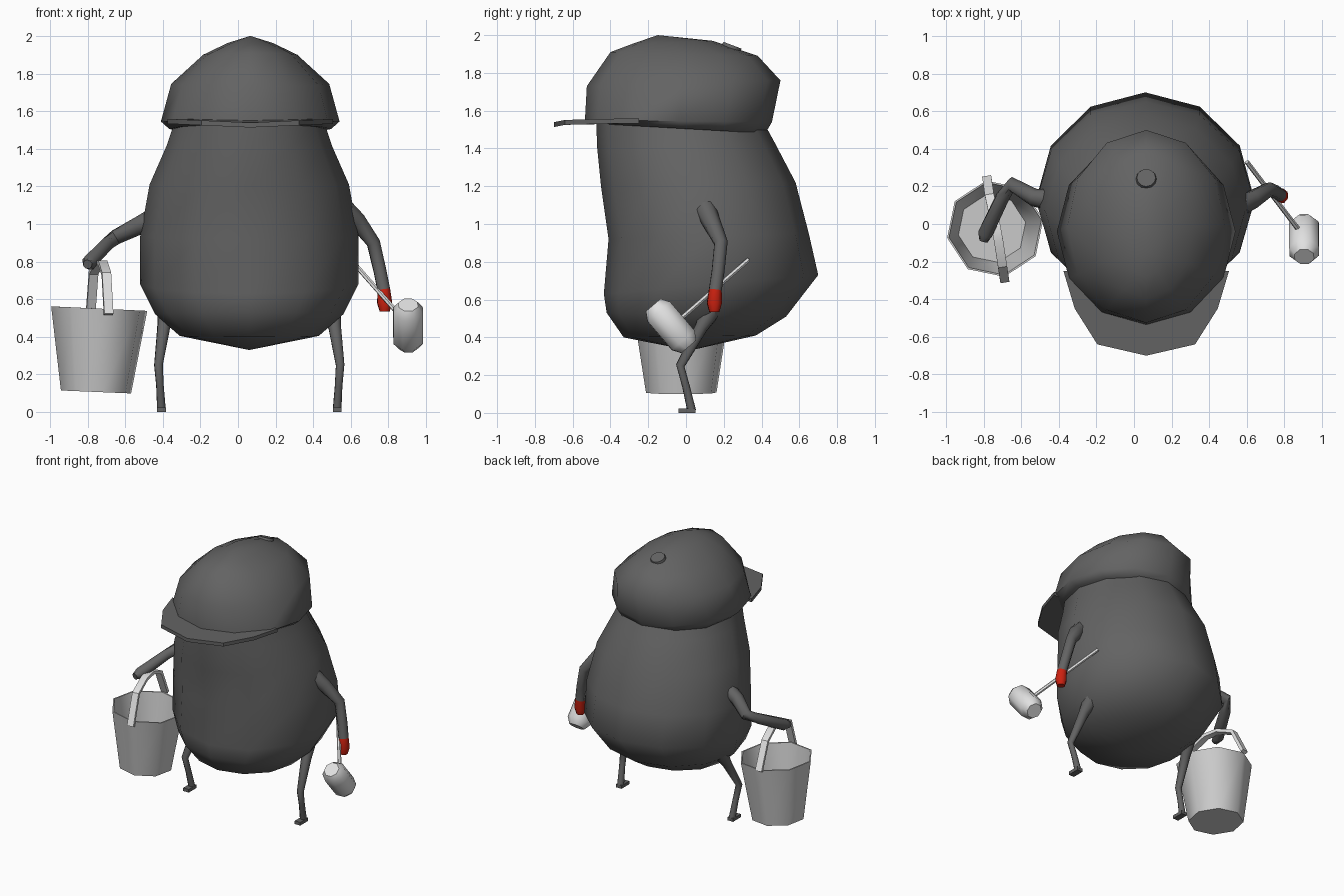
import bpy, bmesh, math
from mathutils import Vector, Matrix

if "Cube" in bpy.data.objects:
    bpy.data.objects.remove(bpy.data.objects["Cube"])


def material(name, rgb):
    m = bpy.data.materials.new(name)
    m.diffuse_color = (*rgb, 1)
    m.use_nodes = True
    m.node_tree.nodes["Principled BSDF"].inputs["Base Color"].default_value = m.diffuse_color
    return m


DARK = material("dark_grey", (0.125, 0.125, 0.125))
METAL = material("bucket_grey", (0.6, 0.6, 0.6))
LIGHT = material("light_grey", (0.75, 0.75, 0.75))
RED = material("red", (0.6, 0.015, 0.005))


def finish(name, bm, mats, angle=40):
    bmesh.ops.recalc_face_normals(bm, faces=bm.faces)
    me = bpy.data.meshes.new(name)
    bm.to_mesh(me)
    bm.free()
    ob = bpy.data.objects.new(name, me)
    bpy.context.collection.objects.link(ob)
    for m in mats:
        me.materials.append(m)
    bpy.ops.object.select_all(action='DESELECT')
    ob.select_set(True)
    bpy.context.view_layer.objects.active = ob
    bpy.ops.object.shade_smooth_by_angle(angle=math.radians(angle))
    return ob


def skin(bm, rings, start=None, end=None):
    """Join rings of points; start/end are pole points, otherwise flat caps."""
    vr = [[bm.verts.new(p) for p in r] for r in rings]
    n = len(vr[0])
    for a, b in zip(vr, vr[1:]):
        for i in range(n):
            bm.faces.new((a[i], a[(i + 1) % n], b[(i + 1) % n], b[i]))
    for ring, pole in ((vr[0], start), (vr[-1], end)):
        if pole is None:
            bm.faces.new(ring)
        else:
            v = bm.verts.new(pole)
            for i in range(n):
                bm.faces.new((ring[i], ring[(i + 1) % n], v))


def oval(cx, hx, yf, yb, zf, zb, n=12):
    """Oval ring from front (yf, zf) to back (yb, zb)."""
    pts = []
    for i in range(n):
        a = 2 * math.pi * i / n
        t = (1 - math.cos(a)) / 2
        pts.append((cx + hx * math.sin(a), yf + (yb - yf) * t, zf + (zb - zf) * t))
    return pts


def tube(name, pts, radii, mats, n=8, rule=None, angle=50):
    pts = [Vector(p) for p in pts]
    rings = []
    for i, p in enumerate(pts):
        d = (pts[min(i + 1, len(pts) - 1)] - pts[max(i - 1, 0)]).normalized()
        u = d.cross(Vector((0.3, 1, 0.1))).normalized()
        v = d.cross(u)
        rings.append([p + radii[i] * (u * math.cos(a) + v * math.sin(a))
                      for a in (2 * math.pi * k / n for k in range(n))])
    bm = bmesh.new()
    skin(bm, rings)
    if rule:
        for f in bm.faces:
            f.material_index = rule(f.calc_center_median())
    return finish(name, bm, mats, angle)


# Body: pear shaped, leaning backwards at the bottom
body = [  # half width, front y, back y, front z, back z
    (0.37, -0.33, 0.37, 0.40, 0.41), (0.50, -0.42, 0.53, 0.53, 0.51),
    (0.58, -0.435, 0.70, 0.63, 0.73), (0.58, -0.41, 0.65, 0.92, 0.95),
    (0.53, -0.45, 0.58, 1.20, 1.22), (0.44, -0.47, 0.47, 1.40, 1.43),
    (0.40, -0.475, 0.41, 1.53, 1.54)]
bm = bmesh.new()
skin(bm, [oval(0.06, *r) for r in body], start=(0.06, 0.02, 0.33))
finish("body", bm, [DARK], 60)

# Cap dome
cap = [
    (0.43, -0.46, 0.42, 1.53, 1.48), (0.475, -0.535, 0.455, 1.55, 1.54),
    (0.42, -0.525, 0.50, 1.73, 1.76), (0.25, -0.40, 0.38, 1.91, 1.89),
    (0.12, -0.28, 0.14, 1.955, 1.97)]
bm = bmesh.new()
skin(bm, [oval(0.065, *r) for r in cap], end=(0.065, -0.15, 2.0))
finish("cap", bm, [DARK], 60)

# Cap button on the rear slope
bm = bmesh.new()
bmesh.ops.create_cone(bm, cap_ends=True, segments=12, radius1=0.06, radius2=0.05, depth=0.035,
                      matrix=Matrix.Translation((0.065, 0.24, 1.93)) @ Matrix.Rotation(-0.36, 4, 'X'))
finish("cap_button", bm, [DARK])

# Brim: thin half disc, drooping towards the tip
half = [(0.0, -0.70), (0.26, -0.64), (0.38, -0.45), (0.44, -0.25)]
outline = [(-x, y) for x, y in reversed(half[1:])] + half
bm = bmesh.new()
rim = lambda dz: [(0.065 + x, y, 1.545 - 0.02 * (1 - abs(x) / 0.44) + dz) for x, y in outline]
skin(bm, [rim(-0.012), rim(0.014)])
finish("cap_brim", bm, [DARK])

# Arms
tube("arm_with_bucket",
     [(-0.44, 0.13, 1.03), (-0.53, 0.14, 0.99), (-0.65, 0.21, 0.93), (-0.70, 0.14, 0.89),
      (-0.79, -0.05, 0.795), (-0.80, -0.09, 0.785)],
     [0.06, 0.048, 0.04, 0.038, 0.042, 0.025], [DARK])
tube("arm_with_mallet",
     [(0.56, 0.10, 1.08), (0.63, 0.13, 1.02), (0.72, 0.185, 0.90), (0.755, 0.17, 0.75),
      (0.775, 0.155, 0.65), (0.78, 0.15, 0.58), (0.78, 0.15, 0.535)],
     [0.06, 0.05, 0.038, 0.036, 0.036, 0.042, 0.028], [DARK, RED],
     rule=lambda c: int(c.z < 0.66))

# Legs with little feet
for side, s in (("left", -1), ("right", 1)):
    at = lambda dx, y, z: (0.06 + s * dx, y, z)
    tube(side + "_leg", [at(0.43, 0.14, 0.56), at(0.455, 0.08, 0.45), at(0.483, -0.03, 0.25),
                         at(0.475, 0.0, 0.14), at(0.467, 0.03, 0.012)],
         [0.06, 0.036, 0.024, 0.021, 0.024], [DARK])
    bm = bmesh.new()
    bmesh.ops.create_cube(bm, size=1, matrix=Matrix.Translation(at(0.467, 0.005, 0.012))
                          @ Matrix.Diagonal((0.046, 0.092, 0.024, 1)))
    finish(side + "_foot", bm, [DARK])

# Bucket: open octagonal pail, slightly tilted
bm = bmesh.new()


def pail(cx, r, z, tilt):
    return [(cx + r * math.cos(a), -0.025 + r * math.sin(a), z - tilt * math.cos(a))
            for a in (math.pi * (k / 4 + 0.06) for k in range(8))]


skin(bm, [pail(-0.755, 0.19, 0.107, 0.008), pail(-0.738, 0.26, 0.55, 0.012),
          pail(-0.738, 0.25, 0.55, 0.012), pail(-0.755, 0.182, 0.117, 0.008)])
finish("bucket", bm, [METAL], 50)

# Bucket handle: flat band arched over the pail
arch = [(-0.782, 0.245, 0.55), (-0.768, 0.15, 0.74), (-0.74, 0.02, 0.795),
        (-0.72, -0.09, 0.795), (-0.70, -0.22, 0.735), (-0.688, -0.30, 0.52)]
bm = bmesh.new()
rings = []
for i, p in enumerate(arch):
    d = (Vector(arch[min(i + 1, 5)]) - Vector(arch[max(i - 1, 0)])).normalized()
    w = Vector((0.024, 0.004, 0))
    t = d.cross(w).normalized() * 0.012
    rings.append([Vector(p) + w + t, Vector(p) - w + t, Vector(p) - w - t, Vector(p) + w - t])
skin(bm, rings)
finish("bucket_handle", bm, [LIGHT], 30)

# Mallet: thin stick and chamfered octagonal head
tube("mallet_stick", [(0.60, 0.33, 0.81), (0.89, -0.05, 0.48)], [0.013, 0.013], [LIGHT], n=6)
c, axis = Vector((0.905, -0.08, 0.46)), Vector((0, -0.65, 0.76))
tube("mallet_head", [c + axis * t for t in (-0.145, -0.10, 0.10, 0.145)],
     [0.055, 0.085, 0.085, 0.055], [LIGHT])
